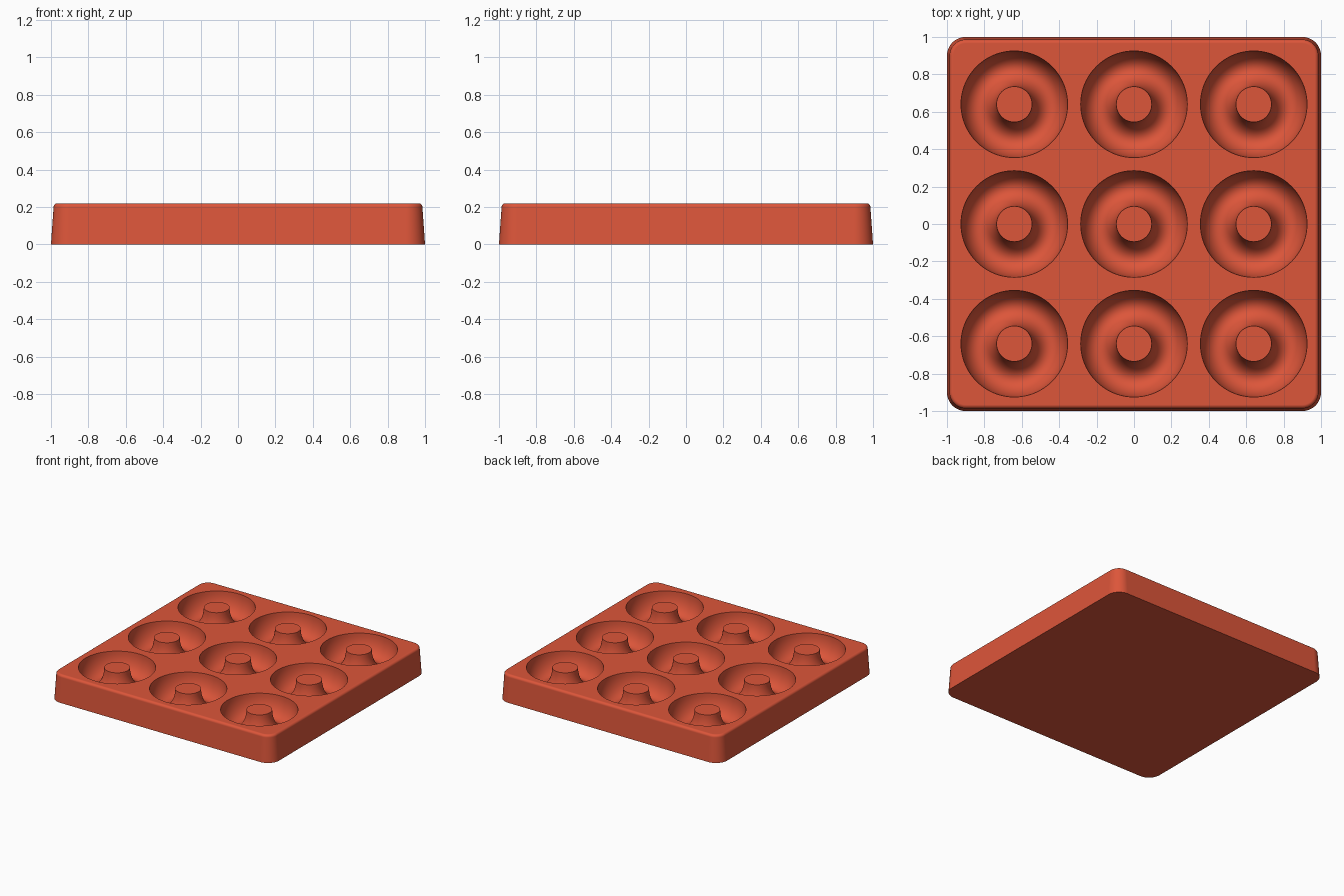
import bpy, bmesh, math

cube = bpy.data.objects.get("Cube")
if cube:
    bpy.data.objects.remove(cube, do_unlink=True)

HEIGHT = 0.22
SPACING = 0.64
RING_RADIUS = 0.19      # centre line of each ring-shaped well
HALF_WIDTH = 0.095      # half the width of the channel
DEPTH = 0.16

# Single silicone colour
red = bpy.data.materials.new("coral_red")
red.use_nodes = True
colour = (0.72, 0.092, 0.042, 1)
red.diffuse_color = colour
red.node_tree.nodes["Principled BSDF"].inputs["Base Color"].default_value = colour


def make_object(name, bm):
    bmesh.ops.recalc_face_normals(bm, faces=bm.faces[:])
    mesh = bpy.data.meshes.new(name)
    bm.to_mesh(mesh)
    bm.free()
    mesh.materials.append(red)
    obj = bpy.data.objects.new(name, mesh)
    bpy.context.collection.objects.link(obj)
    return obj


def bridge(bm, a, b):
    for i in range(len(a)):
        j = (i + 1) % len(a)
        bm.faces.new((a[i], a[j], b[j], b[i]))


def rounded_square(bm, half, radius, z, steps=12):
    loop = []
    for corner in range(4):
        mid = math.radians(45 + 90 * corner)
        cx = math.copysign(half - radius, math.cos(mid))
        cy = math.copysign(half - radius, math.sin(mid))
        for s in range(steps + 1):
            a = math.radians(90 * (corner + s / steps))
            loop.append(bm.verts.new((cx + radius * math.cos(a),
                                      cy + radius * math.sin(a), z)))
    return loop


# Tray body: drafted sides with a rounded upper edge
bm = bmesh.new()
fillet = 0.02
sections = [(1.0, 0.0)]
for s in range(7):
    a = math.pi / 2 * s / 6
    sections.append((0.986 - fillet * (1 - math.cos(a)),
                     HEIGHT - fillet * (1 - math.sin(a))))
loops = [rounded_square(bm, h, 0.1 - (1 - h), z) for h, z in sections]
for lower, upper in zip(loops, loops[1:]):
    bridge(bm, lower, upper)
bm.faces.new(loops[0])
bm.faces.new(loops[-1])
tray = make_object("baking_tray", bm)

# Cutter: nine rings with a half-elliptical floor
profile = [(RING_RADIUS - HALF_WIDTH, HEIGHT + 0.1)]
for s in range(21):
    a = math.pi * s / 20
    profile.append((RING_RADIUS - HALF_WIDTH * math.cos(a),
                    HEIGHT - DEPTH * math.sin(a)))
profile.append((RING_RADIUS + HALF_WIDTH, HEIGHT + 0.1))

bm = bmesh.new()
segments = 72
for ix in (-1, 0, 1):
    for iy in (-1, 0, 1):
        rings = []
        for r, z in profile:
            rings.append([bm.verts.new((
                ix * SPACING + r * math.cos(math.tau * k / segments),
                iy * SPACING + r * math.sin(math.tau * k / segments), z))
                for k in range(segments)])
        for n in range(len(rings)):
            bridge(bm, rings[n], rings[(n + 1) % len(rings)])
cutter = make_object("well_cutter", bm)
cutter.hide_render = True

# Carve the wells, then remove the cutter
bpy.ops.object.select_all(action='DESELECT')
tray.select_set(True)
bpy.context.view_layer.objects.active = tray
cut = tray.modifiers.new("wells", 'BOOLEAN')
cut.operation = 'DIFFERENCE'
cut.solver = 'EXACT'
cut.object = cutter
bpy.ops.object.modifier_apply(modifier=cut.name)
bpy.data.objects.remove(cutter, do_unlink=True)

# Smooth curved surfaces, crisp well rims, flat top
bpy.ops.object.shade_smooth_by_angle(angle=math.radians(35))
weighted = tray.modifiers.new("flat_top_normals", 'WEIGHTED_NORMAL')
weighted.keep_sharp = True
